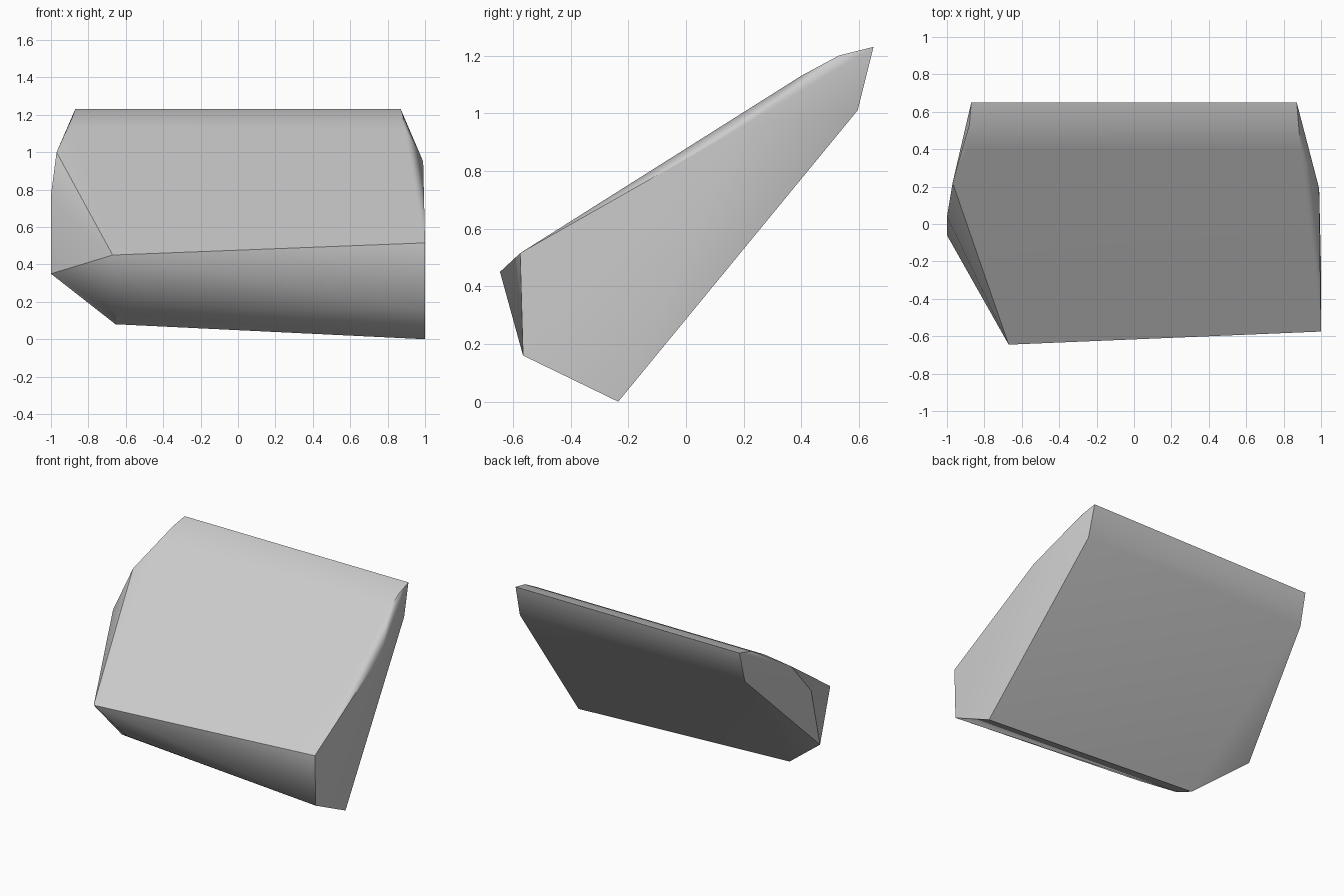
import bpy
import bmesh
from math import radians

default_cube = bpy.data.objects.get("Cube")
if default_cube:
    bpy.data.objects.remove(default_cube, do_unlink=True)


def make_material(name, colour):
    material = bpy.data.materials.new(name)
    material.use_nodes = True
    material.diffuse_color = colour
    material.node_tree.nodes["Principled BSDF"].inputs["Base Color"].default_value = colour
    return material


def mirrored(half_width, y, z):
    """Two matching corners, one on each side."""
    return [(half_width, y, z), (-half_width, y, z)]


# Raised rear end: top lip, its rounded shoulder, and the lower rear edge
rear_corners = (
    mirrored(0.87, 0.65, 1.23)
    + mirrored(0.88, 0.53, 1.2)
    + mirrored(0.89, 0.4, 1.13)
    + mirrored(0.875, 0.595, 1.01)
)

# Straight broken side
straight_side = [
    (0.99, 0.19, 0.95),
    (1, -0.575, 0.515),
    (1, -0.565, 0.16),
    (1, -0.235, 0),
]

# Chipped side, running from the rear down to the ground
chipped_side = [
    (-0.97, 0.22, 1),
    (-0.92, 0.08, 0.91),
    (-1, 0.04, 0.77),
    (-1, -0.06, 0.35),
    (-0.655, -0.215, 0.08),
]

# Chipped front corner
front_corner = [
    (-0.67, -0.645, 0.45),
    (-0.49, -0.535, 0.24),
    (-0.65, -0.36, 0.14),
]

# Wrap the corners in one solid block and merge nearly flat facets
mesh = bpy.data.meshes.new("stone_slab")
bm = bmesh.new()
for corner in rear_corners + straight_side + chipped_side + front_corner:
    bm.verts.new(corner)
hull = bmesh.ops.convex_hull(bm, input=bm.verts[:])
spare = [v for v in set(hull["geom_interior"] + hull["geom_unused"])
         if isinstance(v, bmesh.types.BMVert)]
bmesh.ops.delete(bm, geom=spare, context="VERTS")
bmesh.ops.dissolve_limit(bm, angle_limit=radians(1.5), verts=bm.verts[:], edges=bm.edges[:])
bmesh.ops.recalc_face_normals(bm, faces=bm.faces[:])
bm.to_mesh(mesh)
bm.free()

slab = bpy.data.objects.new("stone_slab", mesh)
bpy.context.collection.objects.link(slab)
mesh.materials.append(make_material("stone grey", (0.6, 0.6, 0.6, 1)))

# Soft shading over shallow facets, crisp broken edges
bpy.ops.object.select_all(action="DESELECT")
slab.select_set(True)
bpy.context.view_layer.objects.active = slab
bpy.ops.object.shade_smooth_by_angle(angle=radians(35))
soften = slab.modifiers.new("even_shading", "WEIGHTED_NORMAL")
soften.keep_sharp = True
